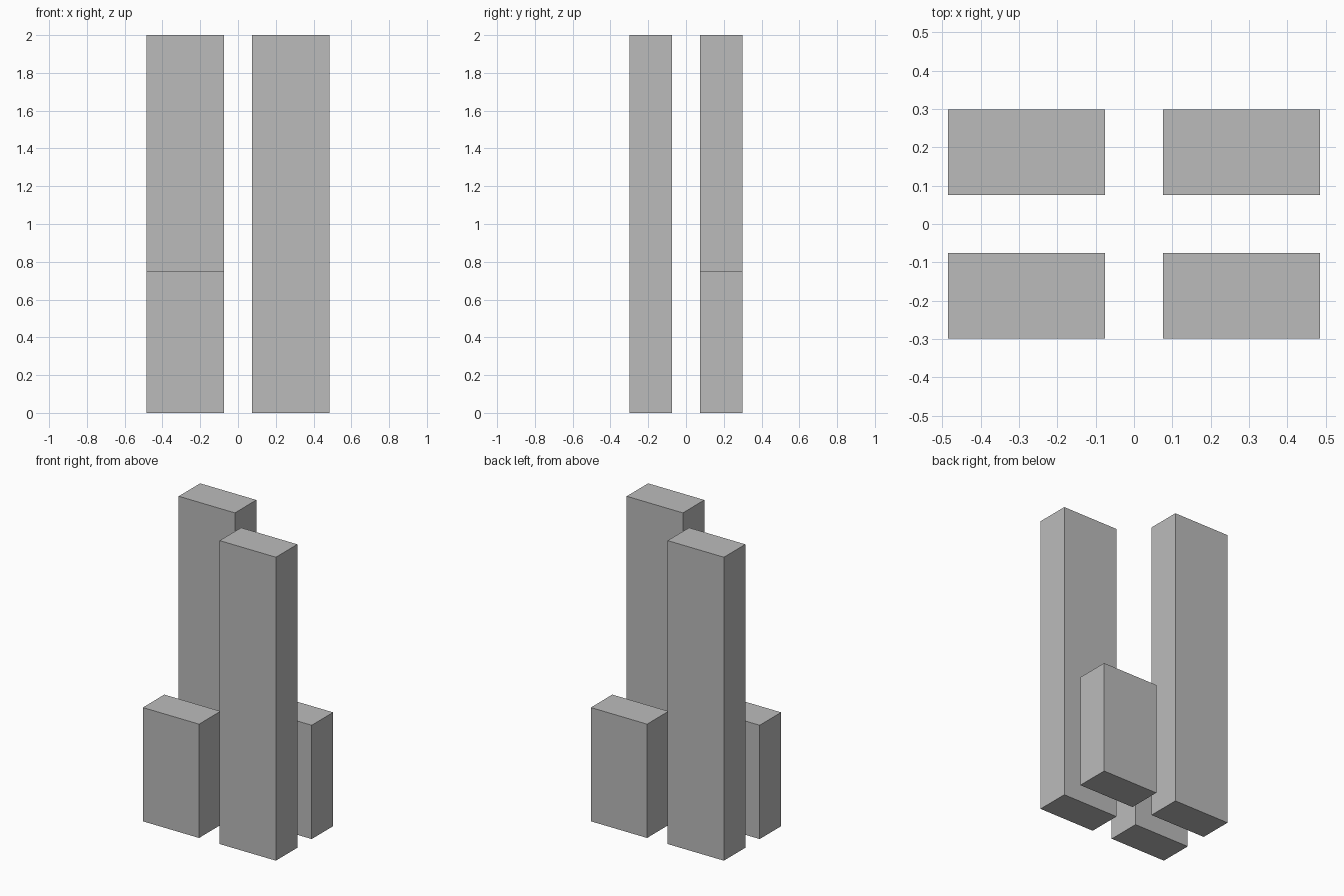
import bpy

cube = bpy.data.objects.get("Cube")
if cube:
    bpy.data.objects.remove(cube, do_unlink=True)

# Single plain grey
grey = bpy.data.materials.new("mid_grey")
grey.use_nodes = True
colour = (0.5, 0.5, 0.5, 1)
grey.diffuse_color = colour
grey.node_tree.nodes["Principled BSDF"].inputs["Base Color"].default_value = colour

INNER = 0.075          # half the gap between columns
WIDTH, DEPTH = 0.41, 0.223
TALL, SHORT = 2.0, 0.75


def column(name, side, end, height):
    """Box standing on the ground in the quadrant given by two signs."""
    bpy.ops.mesh.primitive_cube_add(size=1)
    obj = bpy.context.object
    obj.name = obj.data.name = name
    centre = (side * (INNER + WIDTH / 2), end * (INNER + DEPTH / 2), height / 2)
    for v in obj.data.vertices:
        v.co.x = v.co.x * WIDTH + centre[0]
        v.co.y = v.co.y * DEPTH + centre[1]
        v.co.z = v.co.z * height + centre[2]
    obj.data.materials.append(grey)


# Tall and short columns sit on opposite diagonals
for side, side_name in ((1, "left"), (-1, "right")):
    for end, end_name in ((-1, "front"), (1, "back")):
        tall = side != end
        size = "tall" if tall else "short"
        column(f"{size}_column_{end_name}_{side_name}", side, end,
               TALL if tall else SHORT)
